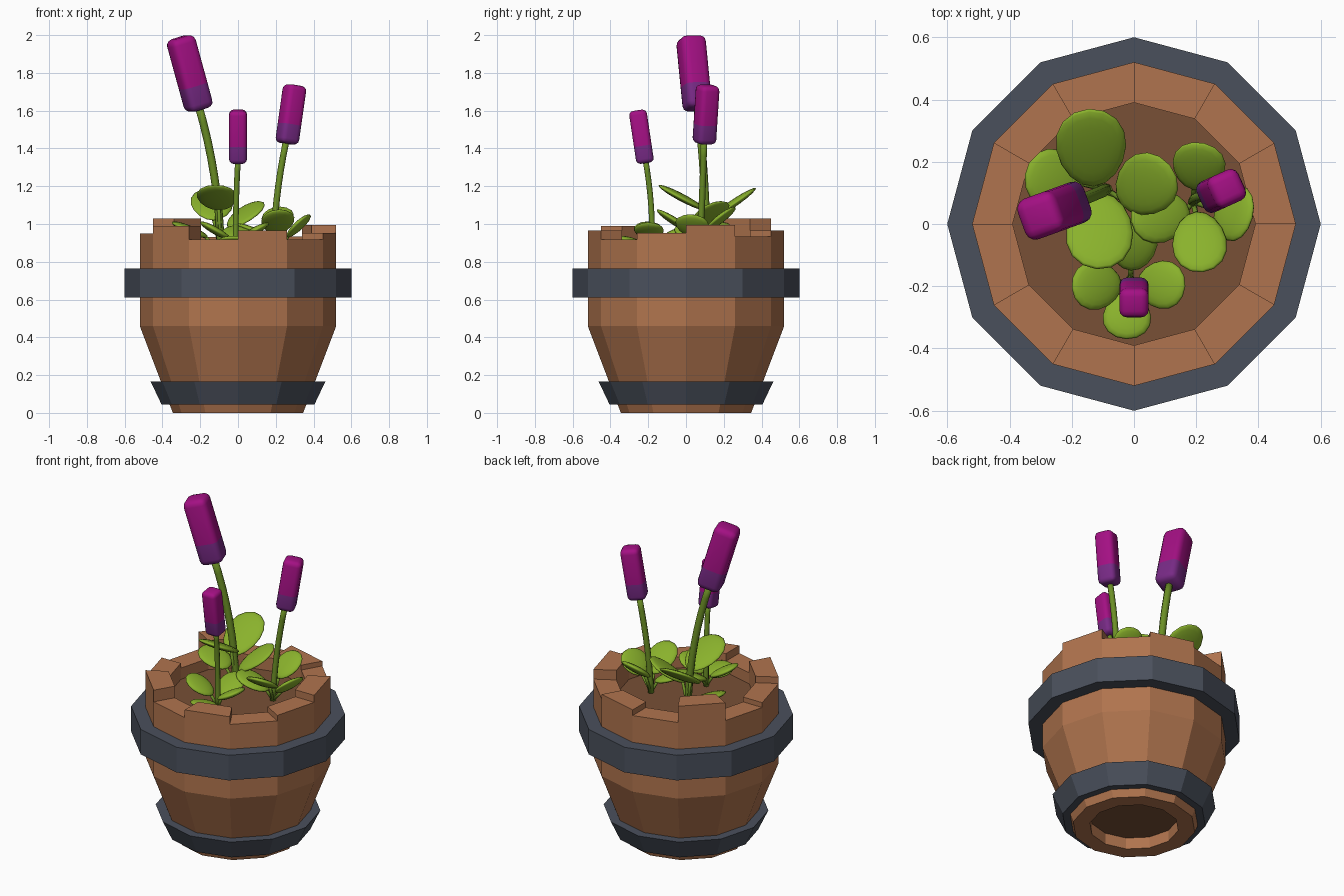
import bpy, bmesh, math
from mathutils import Vector, Matrix

if "Cube" in bpy.data.objects:
    bpy.data.objects.remove(bpy.data.objects["Cube"])


def material(name, r, g, b):
    lin = [((c / 255 + 0.055) / 1.055) ** 2.4 if c > 10 else c / 255 / 12.92 for c in (r, g, b)]
    m = bpy.data.materials.new(name)
    m.diffuse_color = (*lin, 1)
    m.use_nodes = True
    m.node_tree.nodes["Principled BSDF"].inputs["Base Color"].default_value = m.diffuse_color
    return m


WOOD = material("wood", 176, 116, 78)
SOIL = material("soil", 120, 80, 54)
METAL = material("dark metal", 74, 80, 92)
LEAF = material("leaf green", 138, 178, 44)
STEM = material("stem green", 108, 144, 38)
MAGENTA = material("magenta petal", 164, 16, 132)
PURPLE = material("purple petal", 120, 42, 134)
SIDES = 12


def finish(name, bm, mats, smooth=False):
    bmesh.ops.remove_doubles(bm, verts=bm.verts, dist=1e-5)
    bmesh.ops.recalc_face_normals(bm, faces=bm.faces)
    for f in bm.faces:
        f.smooth = smooth
    me = bpy.data.meshes.new(name)
    bm.to_mesh(me)
    bm.free()
    for m in mats:
        me.materials.append(m)
    ob = bpy.data.objects.new(name, me)
    bpy.context.collection.objects.link(ob)
    return ob


def polar(r, k, z):
    a = 2 * math.pi * k / SIDES
    return Vector((r * math.cos(a), r * math.sin(a), z))


def revolve(name, profile, mats, closed=False, second=()):
    """Twelve-sided lathe; profile strips listed in second get material 1."""
    bm = bmesh.new()
    pairs = list(zip(profile, profile[1:] + profile[:1]))
    if not closed:
        pairs.pop()
    for i, ((r0, z0), (r1, z1)) in enumerate(pairs):
        for k in range(SIDES):
            pts = [polar(r0, k, z0), polar(r0, k + 1, z0), polar(r1, k + 1, z1), polar(r1, k, z1)]
            if r0 == 0:
                pts.pop(1)
            elif r1 == 0:
                pts.pop()
            f = bm.faces.new([bm.verts.new(p) for p in pts])
            f.material_index = 1 if i in second else 0
    return finish(name, bm, mats)


# Pot with recessed underside and soil surface
revolve("pot", [(0, .07), (.25, .07), (.25, 0), (.345, 0), (.52, .46), (.52, .85), (.39, .85), (0, .85)],
        [WOOD, SOIL], second=(0, 6))

# Metal hoops
revolve("upper_hoop", [(.5, .61), (.6, .61), (.6, .765), (.5, .765)], [METAL], closed=True)
revolve("lower_hoop", [(.35, .045), (.405, .045), (.462, .165), (.39, .165)], [METAL], closed=True)

# Rim staves of uneven height, counter-clockwise from +x
heights = [.995, .935, .965, .93, 1.03, .92, .95, .99, .918, .965, .918, .952]
for k, h in enumerate(heights):
    bm = bmesh.new()
    low, top = [[bm.verts.new(polar(r, k + d, z)) for r, d in ((.39, 0), (.52, 0), (.52, 1), (.39, 1))]
                for z in (.85, h)]
    bm.faces.new(low)
    bm.faces.new(top)
    for i in range(4):
        j = (i + 1) % 4
        bm.faces.new((low[i], low[j], top[j], top[i]))
    finish(f"rim_stave_{k + 1}", bm, [WOOD])


def tube(name, a, b, c, r, steps=8, n=8):
    """Round stem along a quadratic curve through a, b, c."""
    a, b, c = Vector(a), Vector(b), Vector(c)
    ctrl = 2 * b - (a + c) / 2
    bm = bmesh.new()
    rings = []
    for s in range(steps + 1):
        t = s / steps
        p = a * (1 - t) ** 2 + ctrl * 2 * t * (1 - t) + c * t * t
        d = ((ctrl - a) * (1 - t) + (c - ctrl) * t).normalized()
        u = d.cross(Vector((0, 1, 0))).normalized()
        v = d.cross(u)
        rings.append([bm.verts.new(p + r * (u * math.cos(q) + v * math.sin(q)))
                      for q in (2 * math.pi * i / n for i in range(n))])
    for p, q in zip(rings, rings[1:]):
        for i in range(n):
            bm.faces.new((p[i], p[(i + 1) % n], q[(i + 1) % n], q[i]))
    bm.faces.new(rings[0])
    bm.faces.new(rings[-1])
    return finish(name, bm, [STEM], True)


def frame(x, z, origin):
    y = z.cross(x)
    return Matrix.Translation(origin) @ Matrix((x, y, z)).transposed().to_4x4()


def flower_head(name, base, tip, w):
    """Rounded square spike, purple on its lower third."""
    base, tip = Vector(base), Vector(tip)
    d = (tip - base).normalized()
    length = (tip - base).length
    lean = Vector((d.x, d.y, 0)).normalized()
    x = (lean - d * lean.dot(d)).normalized()
    bm = bmesh.new()
    bmesh.ops.create_cube(bm, size=1)
    for v in bm.verts:
        v.co = Vector((v.co.x * w, v.co.y * w, (v.co.z + .5) * length))
    bmesh.ops.bevel(bm, geom=bm.edges[:], offset=w * .25, segments=3, profile=.5, affect='EDGES')
    cut = length * .33
    bmesh.ops.bisect_plane(bm, geom=bm.verts[:] + bm.edges[:] + bm.faces[:],
                           plane_co=(0, 0, cut), plane_no=(0, 0, 1))
    for f in bm.faces:
        f.material_index = 1 if f.calc_center_median().z < cut else 0
    bm.transform(frame(x, d, base))
    finish(name, bm, [MAGENTA, PURPLE], True)


def leaf(name, inner, tip, w):
    """Thin oval leaf rising from inner end to tip."""
    inner, tip = Vector(inner), Vector(tip)
    x = (tip - inner).normalized()
    side = Vector((0, 0, 1)).cross(x).normalized()
    bm = bmesh.new()
    bmesh.ops.create_uvsphere(bm, u_segments=16, v_segments=10, radius=1)
    for v in bm.verts:
        taper = 1 + .12 * v.co.x
        v.co = Vector((v.co.x * (tip - inner).length / 2, v.co.y * w / 2 * taper, v.co.z * .02))
    bm.transform(frame(x, x.cross(side), (inner + tip) / 2))
    finish(name, bm, [LEAF], True)


# Three plants: stem points, stem radius, head base, tip, width, leaves (inner, tip, width)
plants = {
    "tall": ([(-.09, .11, .85), (-.125, .095, 1.25), (-.21, .06, 1.63)], .021,
             (-.203, .062, 1.605), (-.308, .024, 1.988), .138,
             [((-.13, .12, 1.02), (-.145, .37, 1.19), .225), ((-.1, .1, 1.075), (-.12, -.145, 1.205), .215),
              ((-.04, .06, .98), (.115, .19, 1.12), .2), ((-.16, .13, .93), (-.35, .16, 1.01), .19)]),
    "right": ([(.19, .07, .85), (.205, .085, 1.13), (.255, .095, 1.44)], .017,
              (.258, .096, 1.425), (.302, .116, 1.735), .108,
              [((.19, .11, .97), (.225, .26, 1.09), .17), ((.26, .05, .93), (.38, .02, 1.05), .18),
               ((.2, .04, .95), (.22, -.155, 1.075), .175), ((.18, .04, .92), (-.01, .01, 1.0), .17)]),
    "front": ([(-.012, -.18, .85), (-.01, -.185, 1.1), (0, -.215, 1.34)], .015,
              (0, -.215, 1.322), (0, -.257, 1.602), .094,
              [((-.04, -.19, .92), (-.2, -.205, 1.01), .155), ((.01, -.19, .92), (.165, -.2, 1.005), .155),
               ((-.02, -.22, .89), (-.025, -.37, .93), .155), ((-.01, -.15, .91), (0, .02, .99), .16)]),
}
for key, (path, r, base, tip, w, leaves) in plants.items():
    tube(f"{key}_stem", *path, r)
    flower_head(f"{key}_flower_head", base, tip, w)
    root = Vector(path[0])
    for i, (a, b, lw) in enumerate(leaves):
        leaf(f"{key}_leaf_{i + 1}", a, b, lw)
        # Short stalk joining the leaf to its root
        end = Vector(a).lerp(Vector(b), .1)
        tube(f"{key}_leaf_stalk_{i + 1}", root, (root + end) / 2, end, .009, 1, 6)
